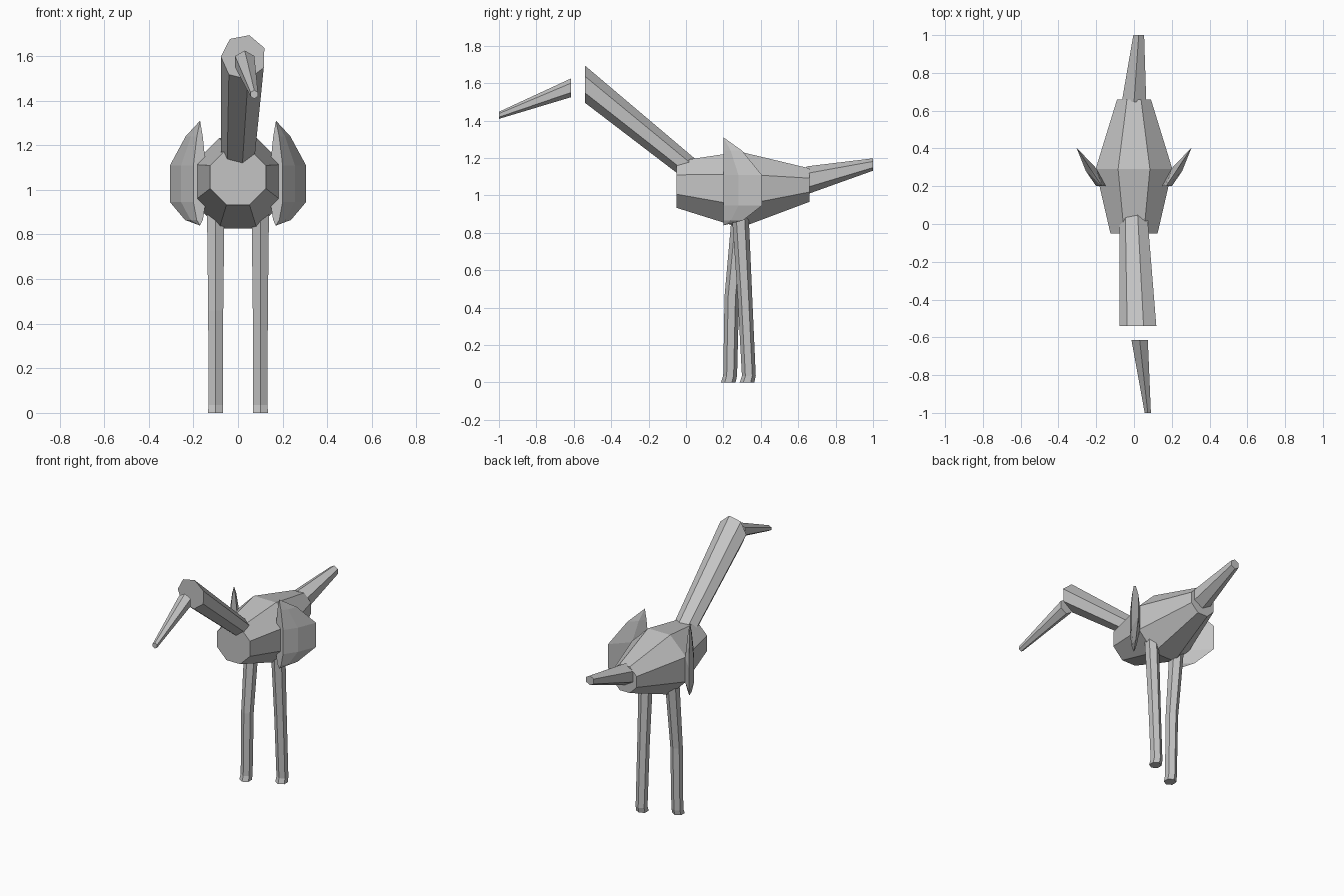
import bpy
import bmesh
from math import sin, cos, radians, tau
from mathutils import Vector

cube = bpy.data.objects.get("Cube")
if cube:
    bpy.data.objects.remove(cube, do_unlink=True)

# One plain grey for the whole bird
grey = bpy.data.materials.new("plain_grey")
grey.use_nodes = True
colour = (0.55, 0.55, 0.55, 1)
grey.diffuse_color = colour
grey.node_tree.nodes["Principled BSDF"].inputs["Base Color"].default_value = colour


def skin(name, rings):
    """Join rings of points with flat faces and close both ends."""
    bm = bmesh.new()
    loops = [[bm.verts.new(p) for p in ring] for ring in rings]
    for a, b in zip(loops, loops[1:]):
        for i in range(len(a)):
            j = (i + 1) % len(a)
            bm.faces.new((a[i], a[j], b[j], b[i]))
    bm.faces.new(loops[0])
    bm.faces.new(loops[-1])
    bmesh.ops.remove_doubles(bm, verts=bm.verts, dist=0.0005)
    bmesh.ops.recalc_face_normals(bm, faces=bm.faces)
    mesh = bpy.data.meshes.new(name)
    bm.to_mesh(mesh)
    bm.free()
    mesh.materials.append(grey)
    obj = bpy.data.objects.new(name, mesh)
    bpy.context.collection.objects.link(obj)
    return obj


def tube(name, sides, phase, stations, upright=False):
    """Loft polygons (centre, radius) standing across y, or across z if upright."""
    rings = []
    for centre, radius in stations:
        ring = []
        for i in range(sides):
            a = radians(phase) + tau * i / sides
            across, other = radius * cos(a), radius * sin(a)
            offset = (across, other, 0) if upright else (across, 0, other)
            ring.append(Vector(centre) + Vector(offset))
        rings.append(ring)
    return skin(name, rings)


# Body, neck, beak and tail
tube("body", 8, 22.5, [((0, -0.05, 1.058), 0.135),
                       ((0, 0.29, 1.03), 0.22),
                       ((0, 0.66, 1.055), 0.097)])
tube("neck", 7, 24, [((0.025, -0.54, 1.595), 0.102),
                     ((0, 0.05, 1.12), 0.077)])
tube("beak", 6, 90, [((0.073, -1, 1.428), 0.019),
                     ((0.03, -0.615, 1.575), 0.05)])
tube("tail", 6, 90, [((0, 0.645, 1.08), 0.075),
                     ((0.025, 1, 1.165), 0.033)])

# Legs, one set a little behind the other
for name, x, knee, foot in (("right_leg", -0.1, 0.245, 0.236),
                            ("left_leg", 0.1, 0.315, 0.336)):
    tube(name, 6, 90, [((x, 0.29, 0.9), 0.045),
                       ((x, knee, 0.46), 0.039),
                       ((x, foot, 0.035), 0.037),
                       ((x * 1.01, foot - 0.01, 0), 0.039)], upright=True)

# Wings: a curved blade section that shrinks to a point above and below
section = [(0.145, 0.2), (0.2, 0.2), (0.255, 0.28), (0.305, 0.405), (0.2, 0.295)]
levels = [(0.84, 0), (0.865, 0.5), (0.945, 1), (1.11, 1), (1.24, 0.48), (1.31, 0)]
tip = Vector((0.17, 0.2))
for name, side in (("left_wing", 1), ("right_wing", -1)):
    rings = []
    for z, size in levels:
        points = [tip.lerp(Vector(p), max(size, 0.004)) for p in section]
        rings.append([(side * p.x, p.y, z) for p in points])
    skin(name, rings)
